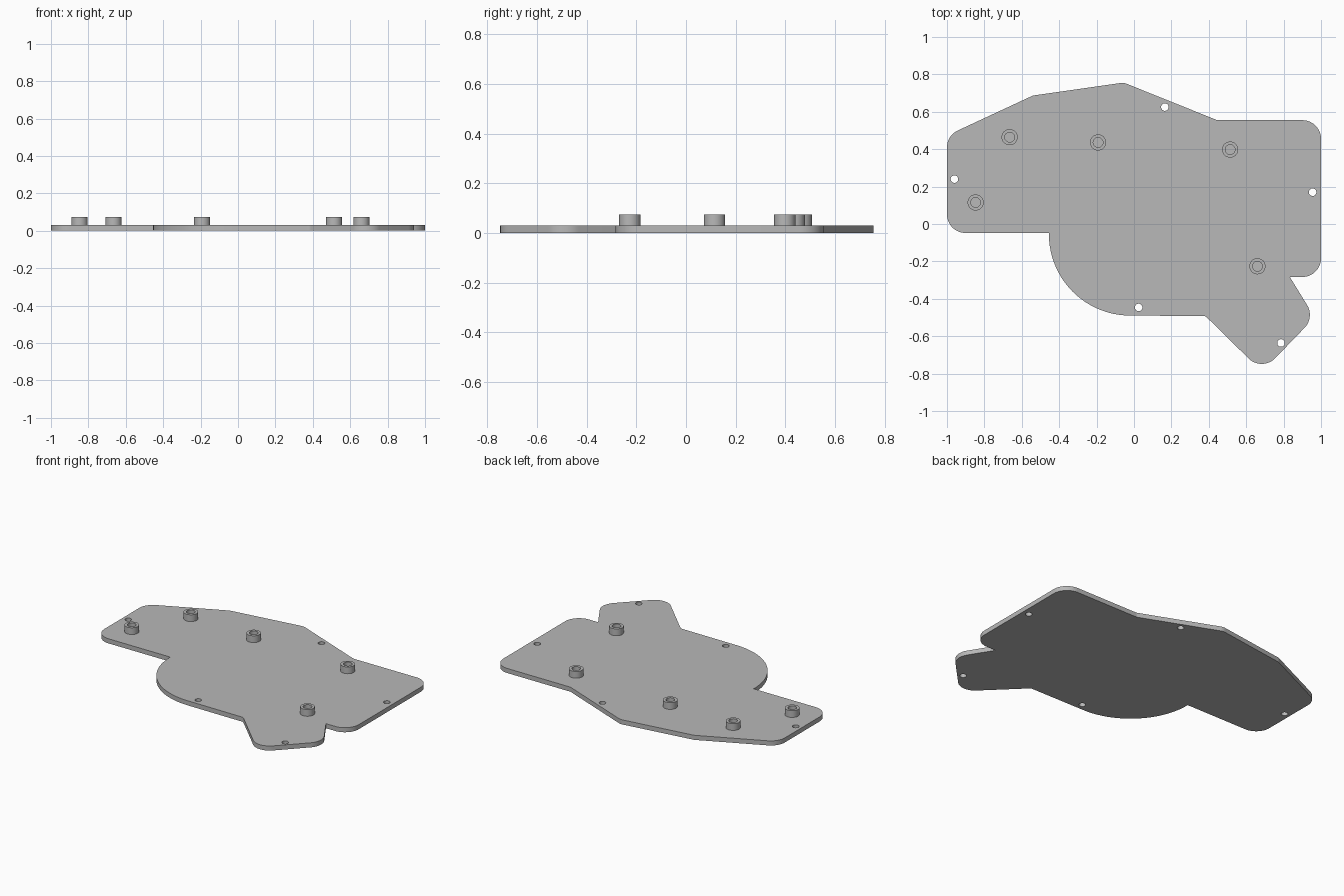
import bpy, bmesh, math
from mathutils import Vector

cube = bpy.data.objects.get("Cube")
if cube:
    bpy.data.objects.remove(cube, do_unlink=True)

PLATE_T, POST_TOP = 0.03, 0.074

grey = bpy.data.materials.new("plain grey")
grey.use_nodes = True
colour = (0.48, 0.48, 0.48, 1)
grey.diffuse_color = colour
grey.node_tree.nodes["Principled BSDF"].inputs["Base Color"].default_value = colour


def circle(x, y, r, n=40):
    return [(x + r * math.cos(math.tau * i / n), y + r * math.sin(math.tau * i / n))
            for i in range(n)]


def rounded(corners):
    """Closed outline from (x, y, fillet radius) corners."""
    out = []
    for i, (x, y, r) in enumerate(corners):
        p = Vector((x, y))
        if r == 0:
            out.append(p)
            continue
        a = (Vector(corners[i - 1][:2]) - p).normalized()
        b = (Vector(corners[(i + 1) % len(corners)][:2]) - p).normalized()
        half = a.angle(b) / 2
        centre = p + (a + b).normalized() * (r / math.sin(half))
        start = p + a * (r / math.tan(half)) - centre
        end = p + b * (r / math.tan(half)) - centre
        sweep = math.pi - 2 * half
        steps = max(3, round(sweep / math.radians(4)))
        for k in range(steps + 1):
            t = k / steps
            out.append(centre + (start * math.sin((1 - t) * sweep)
                                 + end * math.sin(t * sweep)) / math.sin(sweep))
    return out


def slab(name, loops, z0, z1):
    """Extrude an outline (first loop) with holes (other loops) from z0 to z1."""
    curve = bpy.data.curves.new(name, "CURVE")
    curve.dimensions, curve.fill_mode = "2D", "BOTH"
    curve.extrude = (z1 - z0) / 2
    for loop in loops:
        spline = curve.splines.new("POLY")
        spline.points.add(len(loop) - 1)
        for point, (x, y) in zip(spline.points, loop):
            point.co = (x, y, 0, 1)
        spline.use_cyclic_u = True
    obj = bpy.data.objects.new(name, curve)
    bpy.context.collection.objects.link(obj)
    bpy.ops.object.select_all(action="DESELECT")
    obj.select_set(True)
    bpy.context.view_layer.objects.active = obj
    bpy.ops.object.convert(target="MESH")
    obj = bpy.context.view_layer.objects.active
    bm = bmesh.new()
    bm.from_mesh(obj.data)
    bmesh.ops.remove_doubles(bm, verts=bm.verts, dist=0.0001)
    bmesh.ops.translate(bm, verts=bm.verts, vec=(0, 0, (z0 + z1) / 2))
    bmesh.ops.recalc_face_normals(bm, faces=bm.faces)
    bm.to_mesh(obj.data)
    bm.free()
    obj.data.materials.clear()
    obj.data.materials.append(grey)
    bpy.ops.object.shade_smooth_by_angle(angle=math.radians(30))
    return obj


# Plate outline, clockwise from the back left corner
outline = rounded([
    (-1, 0.473, 0.1), (-0.54, 0.687, 0.05), (-0.055, 0.756, 0.06),
    (0.445, 0.555, 0.02), (1, 0.555, 0.1), (1, -0.283, 0.1),
    (0.833, -0.283, 0), (0.966, -0.499, 0.1), (0.685, -0.79, 0.1),
    (0.382, -0.492, 0.03), (-0.455, -0.487, 0.435), (-0.455, -0.048, 0),
    (-1, -0.048, 0.1)])

# Screw holes through the plate
holes = [(0.165, 0.625), (-0.96, 0.24), (0.955, 0.17), (0.025, -0.446), (0.786, -0.636)]
slab("base_plate", [outline] + [circle(x, y, 0.02) for x, y in holes], 0, PLATE_T)

# Hollow standoffs on top of the plate
posts = [(-0.665, 0.464), (-0.192, 0.436), (0.514, 0.398), (0.66, -0.226), (-0.847, 0.115)]
for i, (x, y) in enumerate(posts, 1):
    slab(f"standoff_{i}", [circle(x, y, 0.043), circle(x, y, 0.026)], PLATE_T, POST_TOP)
